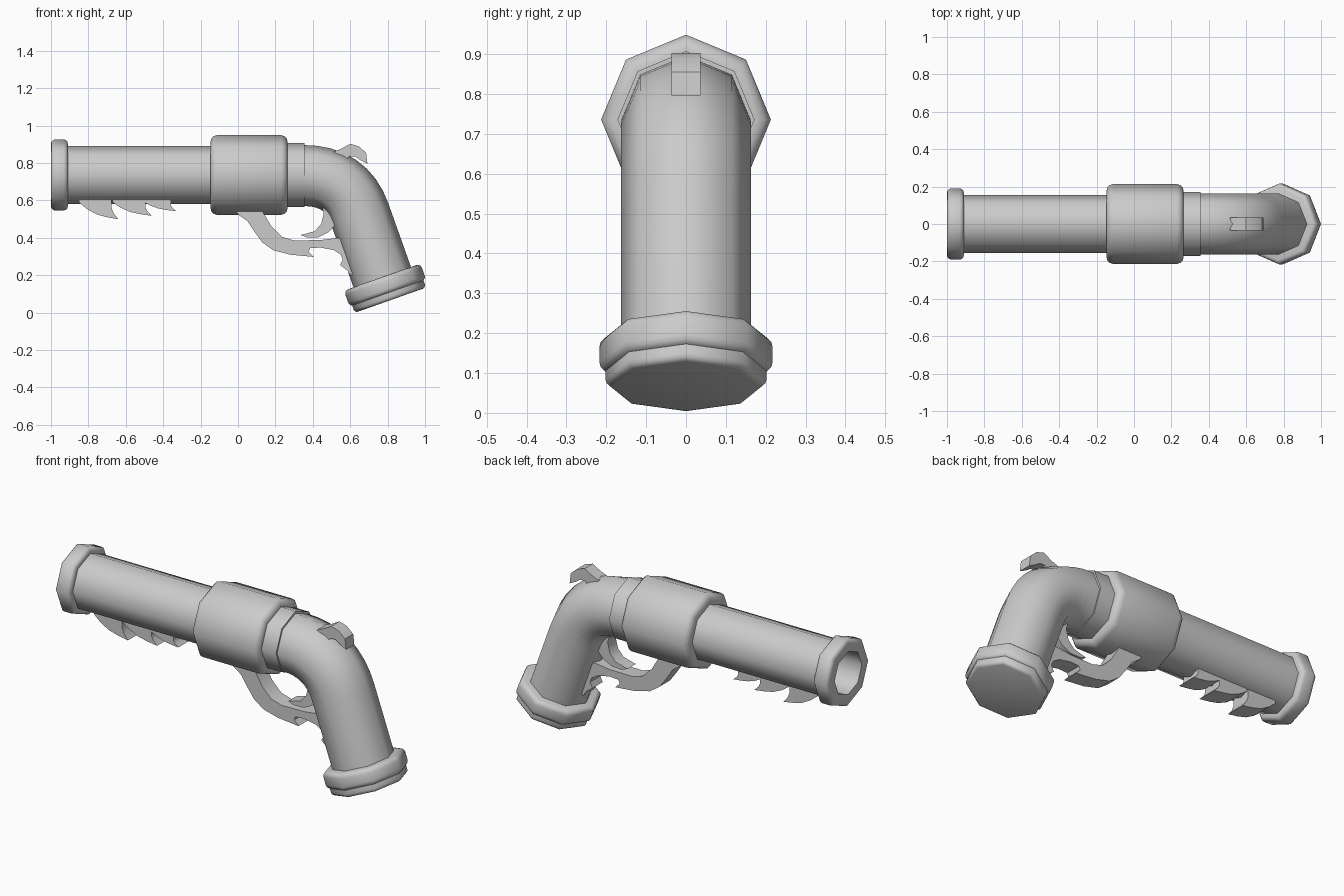
import bpy, bmesh, math
from mathutils import Vector

if "Cube" in bpy.data.objects:
    bpy.data.objects.remove(bpy.data.objects["Cube"])

SIDES = 8
Y = Vector((0, 1, 0))
AXIS_Z = 0.736


def finish(name, bm, angle=50):
    bmesh.ops.recalc_face_normals(bm, faces=bm.faces)
    me = bpy.data.meshes.new(name)
    bm.to_mesh(me)
    bm.free()
    ob = bpy.data.objects.new(name, me)
    bpy.context.collection.objects.link(ob)
    bpy.ops.object.select_all(action='DESELECT')
    ob.select_set(True)
    bpy.context.view_layer.objects.active = ob
    bpy.ops.object.shade_smooth_by_angle(angle=math.radians(angle))
    return ob


def sweep(name, rings, loop=False):
    """Octagonal skin through rings of (centre, direction, radius)."""
    bm = bmesh.new()
    loops = []
    for c, d, r in rings:
        n = d.normalized().cross(Y)
        loops.append([bm.verts.new(c + r * (math.cos(a) * n + math.sin(a) * Y))
                      for a in (2 * math.pi * i / SIDES for i in range(SIDES))])
    pairs = list(zip(loops, loops[1:] + loops[:1]))
    for a, b in pairs if loop else pairs[:-1]:
        for i in range(SIDES):
            j = (i + 1) % SIDES
            bm.faces.new((a[i], a[j], b[j], b[i]))
    if not loop:
        bm.faces.new(loops[0])
        bm.faces.new(loops[-1])
    return finish(name, bm)


def lathe(name, profile, origin, axis, loop=False):
    axis = axis.normalized()
    return sweep(name, [(origin + axis * t, axis, r) for t, r in profile], loop)


def rounded(t0, t1, r, b):
    """Profile of a disc with both rims rounded by b."""
    steps = [math.radians(a) for a in (0, 30, 60, 90)]
    left = [(t0 + b - b * math.cos(a), r - b + b * math.sin(a)) for a in steps]
    return left + [(t1 - (t - t0), q) for t, q in reversed(left)]


def plate(name, outline, half):
    """Side outline (x, z) extruded to +-half in y."""
    bm = bmesh.new()
    f = bm.faces.new([bm.verts.new((x, -half, z)) for x, z in outline])
    ext = bmesh.ops.extrude_face_region(bm, geom=[f])
    moved = [v for v in ext['geom'] if isinstance(v, bmesh.types.BMVert)]
    bmesh.ops.translate(bm, verts=moved, vec=(0, 2 * half, 0))
    return finish(name, bm, 40)


# Barrel with deep bore, muzzle ring, drum and collar
O, X = Vector((0, 0, AXIS_Z)), Vector((1, 0, 0))
lathe("barrel", [(-0.95, 0.155), (-0.1, 0.155), (-0.1, 0.10), (-0.3, 0.10),
                 (-0.95, 0.122)][:3] + [(-0.95, 0.12)], O, X, True)
lathe("muzzle_ring", [(-1, 0.12)] + rounded(-1, -0.91, 0.19, 0.022)
      + [(-0.91, 0.12)], O, X, True)
lathe("drum", rounded(-0.147, 0.265, 0.213, 0.035), O, X)
lathe("collar", [(0.2, 0.172), (0.355, 0.172)], O, X)

# Curved grip: quadratic bend followed by a straight handle
p0, p1, p2 = (Vector(p) for p in ((0.352, 0, 0.733), (0.578, 0, 0.733), (0.65, 0, 0.53)))
down = Vector((0.334, 0, -0.943)).normalized()
rings = [(Vector((0.3, 0, 0.733)), X, 0.163)]
for k in range(9):
    t = k / 8
    rings.append((p0 * (1 - t) ** 2 + p1 * 2 * t * (1 - t) + p2 * t * t,
                  (p1 - p0) * (1 - t) + (p2 - p1) * t, 0.163))
base = Vector((0.771, 0, 0.19))
rings.append((base + down * 0.03, down, 0.163))
sweep("grip", rings)

# Butt ring and end cap
lathe("butt_ring", rounded(0, 0.092, 0.217, 0.024), base, down)
lathe("butt_cap", rounded(0.05, 0.131, 0.202, 0.018), base, down)

# Hammer
plate("hammer", [(0.50, 0.83), (0.515, 0.862), (0.55, 0.875), (0.60, 0.903),
                 (0.645, 0.89), (0.685, 0.855), (0.692, 0.797), (0.655, 0.815),
                 (0.625, 0.835), (0.595, 0.835), (0.57, 0.80)], 0.036)

# Trigger
plate("trigger", [(0.44, 0.60), (0.458, 0.53), (0.445, 0.475), (0.41, 0.435),
                  (0.335, 0.415), (0.37, 0.402), (0.43, 0.403), (0.485, 0.43),
                  (0.53, 0.48), (0.56, 0.56)], 0.036)

# Trigger guard with hooked tail
plate("trigger_guard", [(-0.02, 0.56), (0.0, 0.525), (0.05, 0.49), (0.09, 0.43),
                        (0.13, 0.375), (0.19, 0.333), (0.28, 0.31), (0.405, 0.298),
                        (0.378, 0.325), (0.385, 0.345), (0.44, 0.348), (0.51, 0.335),
                        (0.55, 0.31), (0.56, 0.285), (0.545, 0.255), (0.585, 0.225),
                        (0.60, 0.20), (0.66, 0.22), (0.62, 0.40), (0.52, 0.398),
                        (0.44, 0.388), (0.30, 0.386), (0.235, 0.405), (0.18, 0.46),
                        (0.135, 0.535), (0.13, 0.56)], 0.045)

# Three swept fins under the barrel, shrinking backwards
for i, (x, length, depth) in enumerate([(-0.85, 0.21, 0.09), (-0.67, 0.21, 0.072),
                                        (-0.50, 0.17, 0.047)]):
    shape = [(0, 0), (0.2, 0.4), (0.45, 0.72), (0.7, 0.88), (1, 1),
             (0.88, 0.65), (0.83, 0.35), (0.83, 0)]
    outline = [(x + u * length, 0.59 - v * depth) for u, v in shape]
    plate(f"fin_{i + 1}", outline + [(x + 0.83 * length, 0.63), (x, 0.63)], 0.055)
